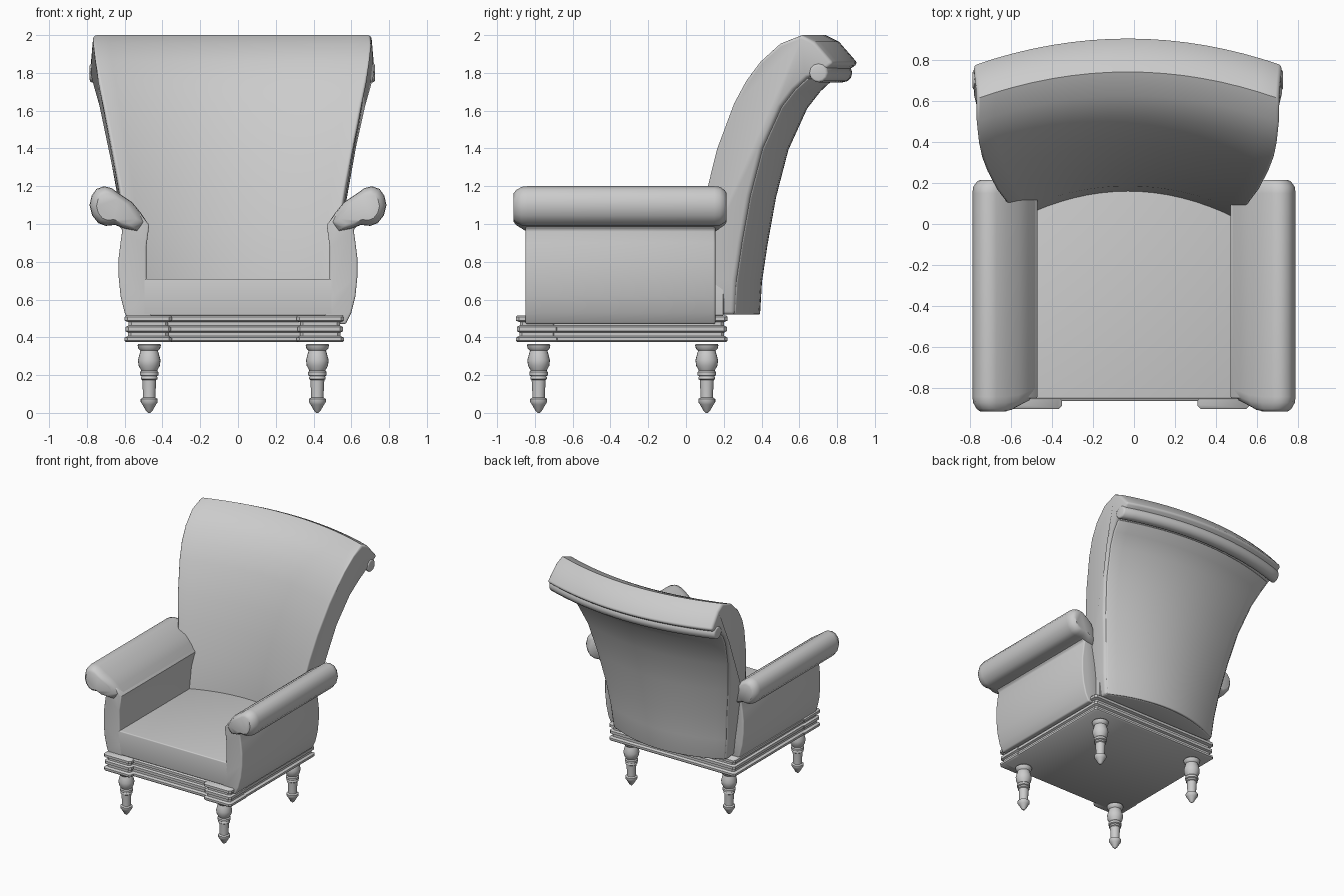
import bpy, bmesh, math

if "Cube" in bpy.data.objects:
    bpy.data.objects.remove(bpy.data.objects["Cube"])


def loft(name, rings, bevel=0, angle=40):
    """Bridge equal-sized closed rings and cap both ends."""
    bm = bmesh.new()
    vs = [[bm.verts.new(p) for p in r] for r in rings]
    n = len(rings[0])
    for a, b in zip(vs, vs[1:]):
        for i in range(n):
            j = (i + 1) % n
            bm.faces.new((a[i], a[j], b[j], b[i]))
    bm.faces.new(vs[0][::-1])
    bm.faces.new(vs[-1])
    bmesh.ops.recalc_face_normals(bm, faces=bm.faces)
    me = bpy.data.meshes.new(name)
    bm.to_mesh(me)
    bm.free()
    ob = bpy.data.objects.new(name, me)
    bpy.context.collection.objects.link(ob)
    bpy.ops.object.select_all(action='DESELECT')
    ob.select_set(True)
    bpy.context.view_layer.objects.active = ob
    if bevel:
        m = ob.modifiers.new("soft_edges", 'BEVEL')
        m.width, m.segments = bevel, 3
        m.limit_method, m.angle_limit = 'ANGLE', math.radians(50)
        bpy.ops.object.modifier_apply(modifier=m.name)
    bpy.ops.object.shade_smooth_by_angle(angle=math.radians(angle))
    return ob


def rect(x0, x1, y0, y1, z, d=0, c=0.015):
    """Rectangle with clipped corners, inset by d."""
    x0, x1, y0, y1 = x0 + d, x1 - d, y0 + d, y1 - d
    return [(x0 + c, y0, z), (x1 - c, y0, z), (x1, y0 + c, z), (x1, y1 - c, z),
            (x1 - c, y1, z), (x0 + c, y1, z), (x0, y1 - c, z), (x0, y0 + c, z)]


# Moulded base and front corner blocks: three stacked ridges
RIDGES = [(.375, .006), (.382, 0), (.398, 0), (.408, .018), (.425, .018), (.433, .004),
          (.455, .004), (.463, .02), (.48, .02), (.488, 0), (.508, 0), (.515, .006)]
for name, box in (("base", (-.595, .555, -.86, .22)),
                  ("corner_block_left", (-.60, -.35, -.90, -.67)),
                  ("corner_block_right", (.31, .56, -.90, -.67))):
    loft(name, [rect(*box, z, d) for z, d in RIDGES])

# Turned legs
LEG = [(.001, .006), (.012, .017), (.045, .036), (.058, .045), (.075, .045), (.082, .033),
       (.10, .033), (.175, .037), (.18, .044), (.19, .044), (.195, .04), (.20, .049),
       (.217, .049), (.225, .042), (.25, .056), (.28, .06), (.31, .052), (.33, .046),
       (.342, .058), (.36, .062), (.365, .058)]
for side, x in (("left", -.47), ("right", .42)):
    for end, y in (("front", -.78), ("back", .11)):
        loft(f"{end}_leg_{side}",
             [[(x + r * math.cos(k * math.tau / 20), y + r * math.sin(k * math.tau / 20),
                max(z - .001, 0)) for k in range(20)] for z, r in LEG])

# Seat
loft("seat", [rect(-.50, .50, -.85, .20, z, 0, .005) for z in (.515, .71)], .008)

# Arms: curved side panel plus a fat teardrop roll on top
PANEL = [(.45, .47), (.47, .6), (.485, .72), (.485, .88), (.47, .995), (.52, 1.06),
         (.60, 1.10), (.66, 1.06), (.64, 1.0), (.612, .97), (.622, .9), (.632, .82),
         (.632, .72), (.622, .62), (.60, .53), (.57, .47)]
ROLL = [(.475, 1.0), (.515, 1.06), (.56, 1.115), (.62, 1.155), (.67, 1.19), (.71, 1.2),
        (.75, 1.185), (.775, 1.15), (.786, 1.1), (.772, 1.045), (.74, 1.005),
        (.70, .99), (.65, .995), (.60, .975), (.53, .96)]
for side, s in (("left", -1), ("right", 1)):
    loft(f"arm_panel_{side}", [[(s * x, y, z) for x, z in PANEL] for y in (-.85, .155)], .01)
    rings = []
    for y, f in ((-.912, .68), (-.90, .82), (-.87, .97), (-.84, 1), (.15, 1),
                 (.18, .97), (.205, .82), (.215, .68)):
        rings.append([(s * (.67 + (x - .67) * f), y + max(0, .58 - x) * (.4 if y < 0 else -.4),
                       1.085 + (z - 1.085) * f) for x, z in ROLL])
    loft(f"arm_roll_{side}", rings)

# Backrest: side profile (y, z, half width) swept across a shallow arc
BACK_X, SAG = -.03, .13
FRONT = [(.02, .52, .50), (.03, .72, .525), (.055, .95, .56), (.11, 1.2, .60), (.16, 1.4, .638),
         (.25, 1.64, .685), (.315, 1.76, .71), (.39, 1.86, .73), (.495, 1.955, .74),
         (.61, 2.0, .735), (.68, 1.965, .74), (.78, 1.85, .75)]
REAR = [(.71, 1.80, .75), (.64, 1.775, .745), (.57, 1.71, .73), (.50, 1.62, .705),
        (.40, 1.40, .655), (.335, 1.15, .61), (.29, .9, .565), (.26, .7, .54), (.25, .52, .52)]


def sweep(name, profile, scale=1, bevel=0, steps=16):
    rings = []
    for k in range(steps + 1):
        u = 2 * k / steps - 1
        rings.append([(BACK_X + u * w * scale, y + SAG * (1 - u * u), z)
                      for y, z, w in profile])
    return loft(name, rings, bevel, 45)


sweep("backrest", FRONT + REAR, 1, .018)

# Upholstered panel behind, with the piping roll tucked below the top lip
outer = [(y + .012, z - .008, w) for y, z, w in REAR[1:-1]] + [(.262, .52, .52)]
inner = [(y - .04, z + .01, w) for y, z, w in REAR[:0:-1]]
sweep("back_panel", outer + inner, .97, .008)
sweep("lip_roll", [(.70 + .05 * math.cos(k * math.tau / 12), 1.80 + .05 * math.sin(k * math.tau / 12), .755)
                   for k in range(12)], 1, .012)
